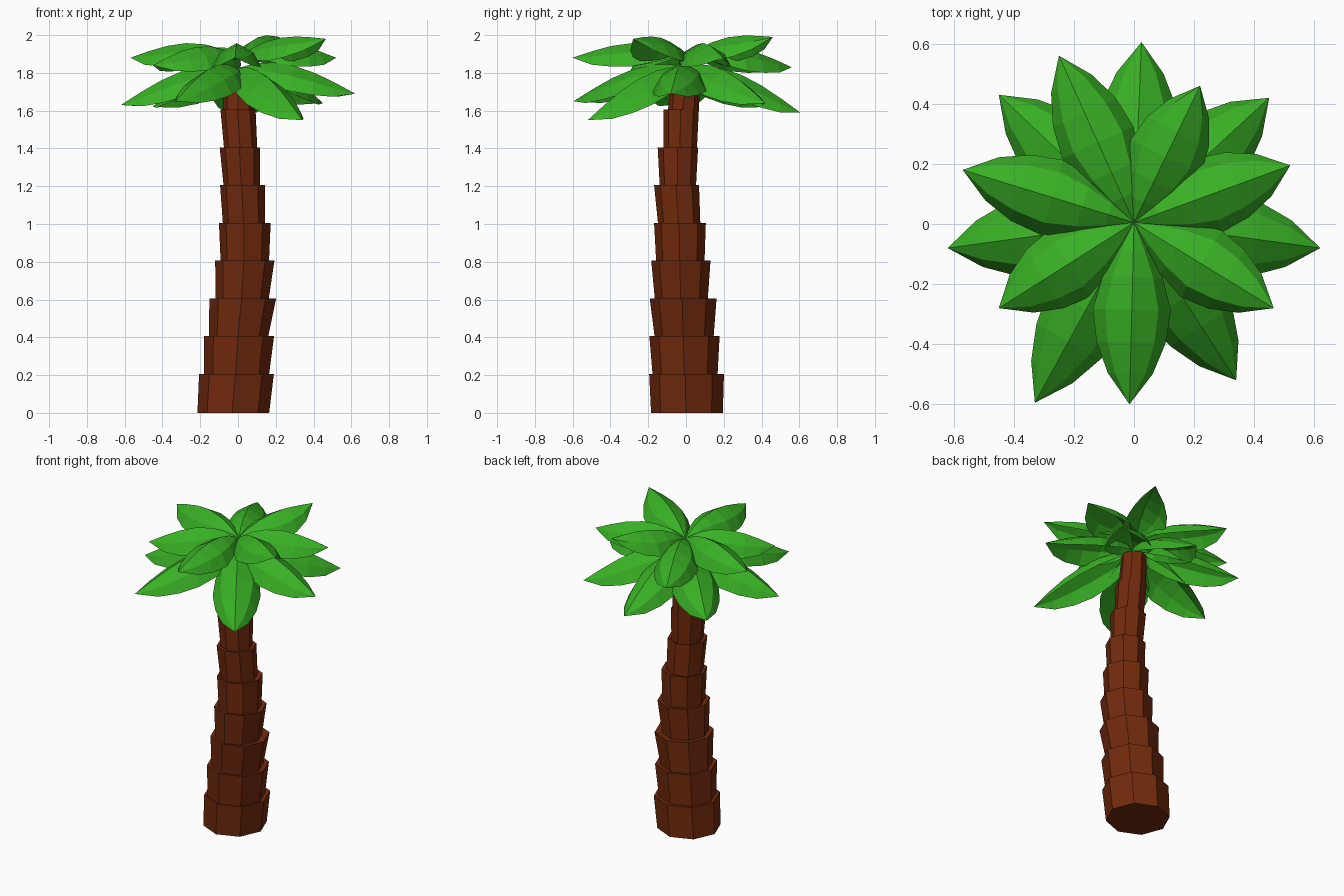
import bpy, bmesh, math
from mathutils import Vector

if "Cube" in bpy.data.objects:
    bpy.data.objects.remove(bpy.data.objects["Cube"])


def material(name, rgb):
    m = bpy.data.materials.new(name)
    m.diffuse_color = (*rgb, 1)
    m.use_nodes = True
    m.node_tree.nodes["Principled BSDF"].inputs["Base Color"].default_value = m.diffuse_color
    return m


def finish(bm, name, mat):
    me = bpy.data.meshes.new(name)
    bm.to_mesh(me)
    bm.free()
    me.materials.append(mat)
    ob = bpy.data.objects.new(name, me)
    bpy.context.collection.objects.link(ob)
    return ob


bark = material("bark brown", (0.168, 0.023, 0.004))
green = material("leaf green", (0.040, 0.435, 0.018))

# Trunk: stacked eight-sided flared segments, each (x, y, radius) at bottom and top
SEGMENTS = [
    (-0.025, 0.005, 0.190, -0.008, 0.003, 0.198),
    (-0.008, -0.005, 0.172, 0.005, -0.008, 0.186),
    (0.003, -0.010, 0.156, 0.025, -0.015, 0.177),
    (0.022, -0.025, 0.140, 0.036, -0.027, 0.157),
    (0.036, -0.030, 0.128, 0.036, -0.032, 0.137),
    (0.032, -0.036, 0.112, 0.024, -0.050, 0.119),
    (0.020, -0.043, 0.096, 0.010, -0.043, 0.107),
    (0.014, -0.030, 0.088, 0.000, -0.025, 0.093),
    (0.002, -0.014, 0.082, 0.000, 0.000, 0.076),
]
bm = bmesh.new()
rings = []
for i, (xb, yb, rb, xt, yt, rt) in enumerate(SEGMENTS):
    top = 0.2 * (i + 1) + 0.006 if i < 8 else 1.79
    for x, y, r, z in ((xb, yb, rb, 0.2 * i), (xt, yt, rt, top)):
        rings.append([bm.verts.new((x + r * math.cos(k * math.pi / 4 - 0.03),
                                    y + r * math.sin(k * math.pi / 4 - 0.03), z))
                      for k in range(8)])
for a, b in zip(rings, rings[1:]):
    for k in range(8):
        n = (k + 1) % 8
        bm.faces.new((a[k], a[n], b[n], b[k]))
bm.faces.new(rings[0][::-1])
bm.faces.new(rings[-1])
finish(bm, "trunk", bark)

# Fronds: arched, tent-folded leaves described by their tips; (t, half width) rows
UPPER_ROWS = [(0, 0), (0.15, 0.055), (0.3, 0.1), (0.48, 0.13),
              (0.66, 0.115), (0.83, 0.075), (1, 0)]
LOWER_ROWS = [(0, 0), (0.14, 0.09), (0.3, 0.13), (0.48, 0.142),
              (0.66, 0.122), (0.83, 0.078), (1, 0)]
UPPER = [(0.52, 0.195, 1.88), (0.22, 0.46, 1.99), (-0.25, 0.56, 1.83),
         (-0.57, 0.18, 1.88), (-0.45, -0.28, 1.84), (-0.015, -0.60, 1.88),
         (0.465, -0.28, 1.98)]
LOWER = [(0.62, -0.08, 1.69), (0.45, 0.42, 1.64), (0.025, 0.605, 1.59),
         (-0.45, 0.43, 1.62), (-0.62, -0.08, 1.63), (-0.33, -0.595, 1.65),
         (0.34, -0.52, 1.55)]


def frond(name, tip, start_z, rows_def):
    start, tip = Vector((0, 0.005, start_z)), Vector(tip)
    side = (tip - start).cross(Vector((0, 0, 1))).normalized()
    arch = 0.078 - 0.2 * max(0, tip.z - 1.88)
    bm = bmesh.new()
    rows = []
    for t, w in rows_def:
        mid = start.lerp(tip, t)
        mid.z += arch * math.sin(math.pi * t ** 0.85)
        rows.append([bm.verts.new(mid + side * (s * w) - Vector((0, 0, d * w)))
                     for s, d in ((-1, 0.95), (-0.68, 0.38), (0, 0),
                                  (0.68, 0.38), (1, 0.95))])
    for a, b in zip(rows, rows[1:]):
        for k in range(4):
            bm.faces.new((a[k], a[k + 1], b[k + 1], b[k]))
    bmesh.ops.remove_doubles(bm, verts=bm.verts, dist=0.0005)
    for f in bm.faces:
        f.normal_update()
        if f.normal.z < 0:
            f.normal_flip()
    finish(bm, name, green)


for i, tip in enumerate(UPPER):
    frond(f"upper_frond_{i + 1}", tip, 1.88, UPPER_ROWS)
for i, tip in enumerate(LOWER):
    frond(f"lower_frond_{i + 1}", tip, 1.825, LOWER_ROWS)
